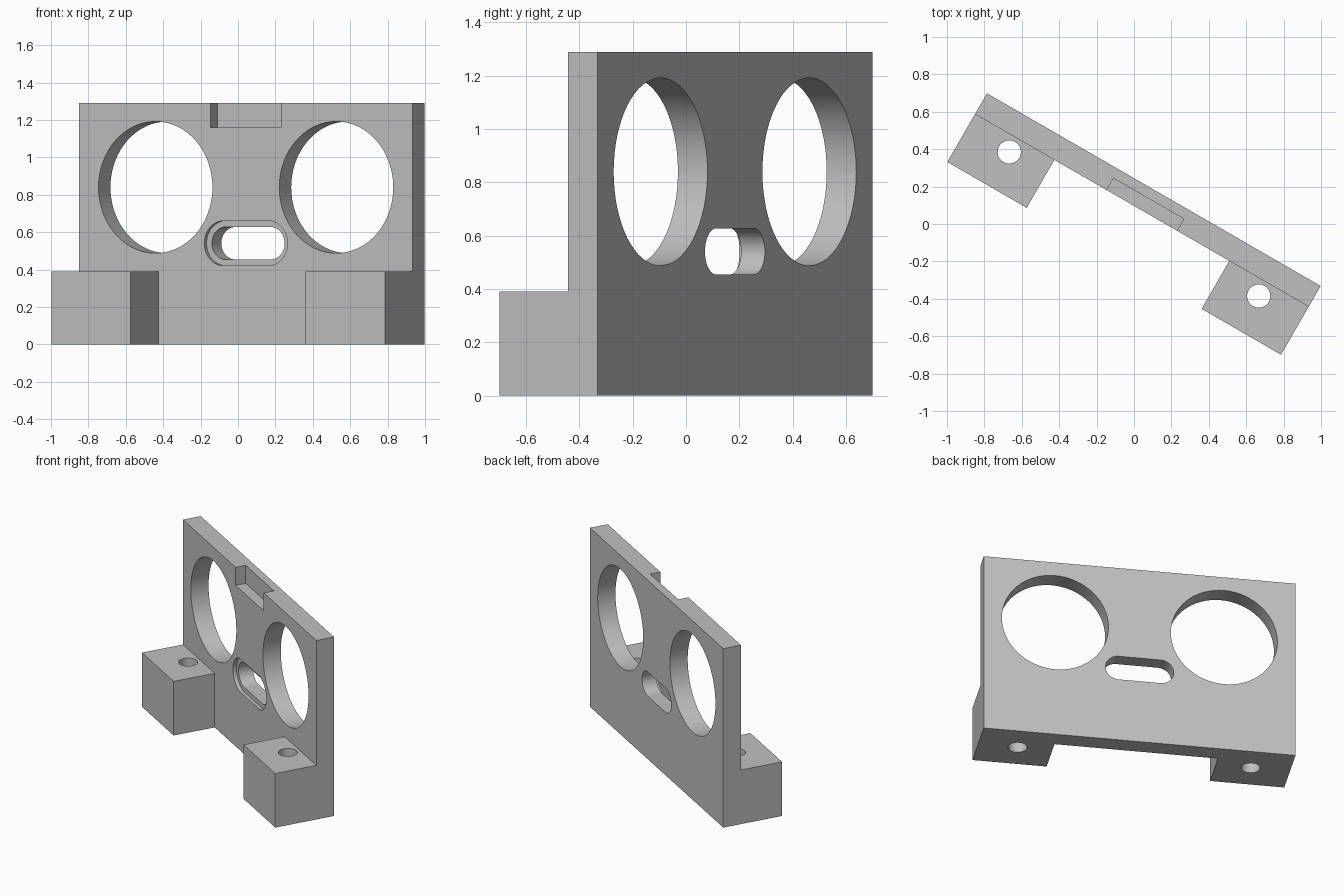
import bpy, bmesh
from math import radians, pi, cos, sin
from mathutils import Vector

if "Cube" in bpy.data.objects:
    bpy.data.objects.remove(bpy.data.objects["Cube"], do_unlink=True)

# Main dimensions, in the bracket's own frame (before it is turned)
HALF_L, HALF_D, HEIGHT = 1.03, 0.212, 1.29
PLATE_FRONT = 0.084
FOOT_IN, FOOT_H = 0.54, 0.39
OVER = 0.1  # how far cutters overshoot the surface


def prism(name, outline, offset):
    """Extrude a closed outline of points by an offset vector."""
    bm = bmesh.new()
    face = bm.faces.new([bm.verts.new(p) for p in outline])
    new = bmesh.ops.extrude_face_region(bm, geom=[face])["geom"]
    bmesh.ops.translate(bm, vec=Vector(offset),
                        verts=[g for g in new if isinstance(g, bmesh.types.BMVert)])
    bmesh.ops.recalc_face_normals(bm, faces=bm.faces)
    mesh = bpy.data.meshes.new(name)
    bm.to_mesh(mesh)
    bm.free()
    obj = bpy.data.objects.new(name, mesh)
    bpy.context.scene.collection.objects.link(obj)
    return obj


def box(name, x0, x1, y0, y1, z0, z1):
    base = [(x0, y0, z0), (x1, y0, z0), (x1, y1, z0), (x0, y1, z0)]
    return prism(name, base, (0, 0, z1 - z0))


def slot(name, x, z, half_length, r, y0, y1, steps=32):
    """Round-ended slot along x, cut through y; a circle if half_length == r."""
    s = half_length - r
    pts = []
    for side in (1, -1):
        for i in range(steps + (1 if s > 0 else 0)):
            a = -pi / 2 + pi * i / steps
            pts.append((x + side * (s + r * cos(a)), y0, z + side * r * sin(a)))
    return prism(name, pts, (0, y1 - y0, 0))


def bolt_hole(name, x, r, steps=48):
    ring = [(x + r * cos(2 * pi * i / steps), r * sin(2 * pi * i / steps), -OVER)
            for i in range(steps)]
    return prism(name, ring, (0, 0, FOOT_H + 2 * OVER))


# Solid block that the bracket is cut from
bracket = box("mounting_bracket", -HALF_L, HALF_L, -HALF_D, HALF_D, 0, HEIGHT)

front, back = -HALF_D - OVER, HALF_D + OVER
cutters = [
    # Space above the feet, then the gap between them
    box("upper_cut", -HALF_L - OVER, HALF_L + OVER, front, PLATE_FRONT, FOOT_H, HEIGHT + OVER),
    box("foot_gap_cut", -FOOT_IN, FOOT_IN, front, PLATE_FRONT, -OVER, FOOT_H + OVER),
    # Shallow notch in the top edge
    box("top_notch_cut", -0.217, 0.217, 0, PLATE_FRONT + 0.073, 1.16, HEIGHT + OVER),
    # Central slot with a stepped rim
    slot("slot_cut", 0, 0.541, 0.225, 0.087, front, back),
    slot("slot_rim_cut", 0, 0.541, 0.257, 0.12, 0, PLATE_FRONT + 0.025),
]
# Paired round windows and bolt holes
for side in (-1, 1):
    cutters.append(slot("window_cut", side * 0.558, 0.84, 0.352, 0.352, front, back))
    cutters.append(bolt_hole("bolt_cut", side * 0.77, 0.062))

for cutter in cutters:
    cutter.hide_render = True
    mod = bracket.modifiers.new(cutter.name, "BOOLEAN")
    mod.operation, mod.solver, mod.object = "DIFFERENCE", "EXACT", cutter

# Bake the cuts and drop the cutters
graph = bpy.context.evaluated_depsgraph_get()
mesh = bpy.data.meshes.new_from_object(bracket.evaluated_get(graph))
bracket.modifiers.clear()
bracket.data = mesh
for cutter in cutters:
    bpy.data.objects.remove(cutter, do_unlink=True)

# Plain grey material
grey = bpy.data.materials.new("light_grey")
grey.use_nodes = True
colour = (0.53, 0.53, 0.53, 1)
grey.diffuse_color = colour
grey.node_tree.nodes["Principled BSDF"].inputs["Base Color"].default_value = colour
mesh.materials.clear()
mesh.materials.append(grey)

# Turn the bracket and smooth the round walls only
bracket.rotation_euler.z = radians(-30)
bpy.ops.object.select_all(action="DESELECT")
bracket.select_set(True)
bpy.context.view_layer.objects.active = bracket
bpy.ops.object.shade_smooth_by_angle(angle=radians(30))
